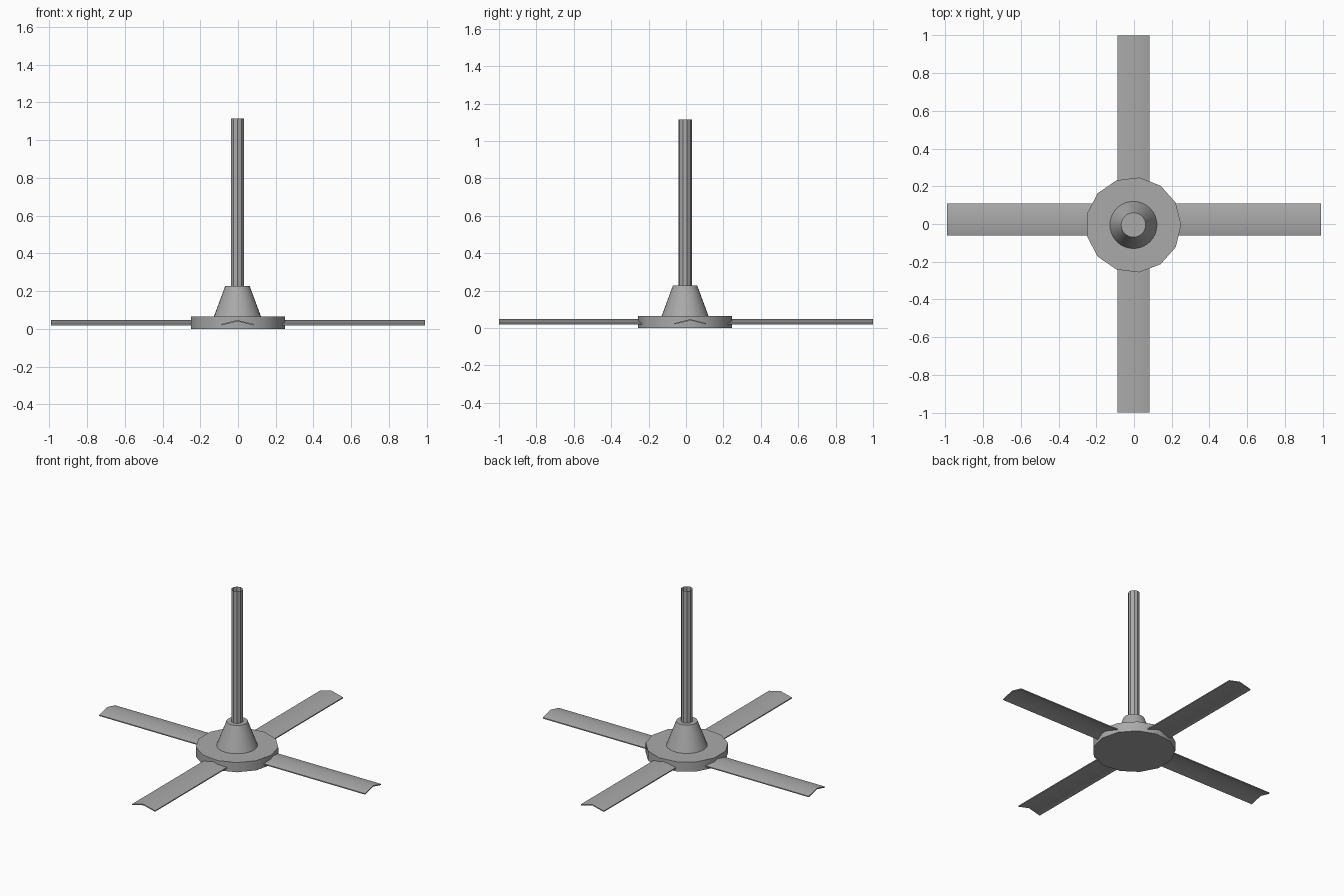
import bpy
import math
from mathutils import Matrix, Vector

cube = bpy.data.objects.get("Cube")
if cube:
    bpy.data.objects.remove(cube, do_unlink=True)

grey = bpy.data.materials.new("mid_grey")
grey.use_nodes = True
colour = (0.4, 0.4, 0.4, 1)
grey.diffuse_color = colour
grey.node_tree.nodes["Principled BSDF"].inputs["Base Color"].default_value = colour

CENTRE = Vector((-0.003, -0.005, 0))


def finish(obj, name, angle):
    obj.name = name
    obj.data.materials.append(grey)
    bpy.ops.object.select_all(action="DESELECT")
    obj.select_set(True)
    bpy.context.view_layer.objects.active = obj
    bpy.ops.object.shade_smooth_by_angle(angle=math.radians(angle))


def round_part(name, sides, r_low, r_high, z_low, z_high, cap="NGON", turn=0):
    bpy.ops.mesh.primitive_cone_add(
        vertices=sides, radius1=r_low, radius2=r_high, depth=z_high - z_low,
        end_fill_type=cap, location=CENTRE + Vector((0, 0, (z_low + z_high) / 2)),
        rotation=(0, 0, turn))
    finish(bpy.context.object, name, 30)


def blade(name, angle, length, shift):
    # Shallow roof-shaped section, swept outward along x
    half, edge_z, ridge_z, thick = 0.085, 0.019, 0.04, 0.007
    section = [(-half, edge_z), (0, ridge_z), (half, edge_z),
               (half, edge_z + thick), (0, ridge_z + thick), (-half, edge_z + thick)]
    n = len(section)
    verts = [(x, y, z) for x in (0.2, length) for y, z in section]
    faces = [(i, i + n, (i + 1) % n + n, (i + 1) % n) for i in range(n)]
    for k in (0, n):  # end caps, one quad per slope
        caps = [(k, k + 1, k + 4, k + 5), (k + 1, k + 2, k + 3, k + 4)]
        faces += caps if k == 0 else [c[::-1] for c in caps]
    mesh = bpy.data.meshes.new(name)
    mesh.from_pydata(verts, [], [f[::-1] for f in faces])
    mesh.transform(Matrix.Translation(shift) @ Matrix.Rotation(angle, 4, "Z"))
    mesh.update()
    obj = bpy.data.objects.new(name, mesh)
    bpy.context.collection.objects.link(obj)
    finish(obj, name, 35)


# Hub disc, with one corner pointing along +x
round_part("hub", 13, 0.253, 0.253, 0, 0.065, turn=-math.pi / 2)
# Tapered collar and open-topped pole
round_part("collar", 32, 0.125, 0.065, 0.065, 0.227)
round_part("pole", 10, 0.036, 0.036, 0.22, 1.115, cap="NOTHING")

# Four blades; the side pair sits a little further back
side_shift = Vector((0, 0.023, 0))
end_shift = Vector((-0.003, 0, 0))
for name, quarter, length, shift in (
        ("left_blade", 0, 0.99, side_shift), ("back_blade", 1, 1.0, end_shift),
        ("right_blade", 2, 0.99, side_shift), ("front_blade", 3, 1.0, end_shift)):
    blade(name, quarter * math.pi / 2, length, shift)
